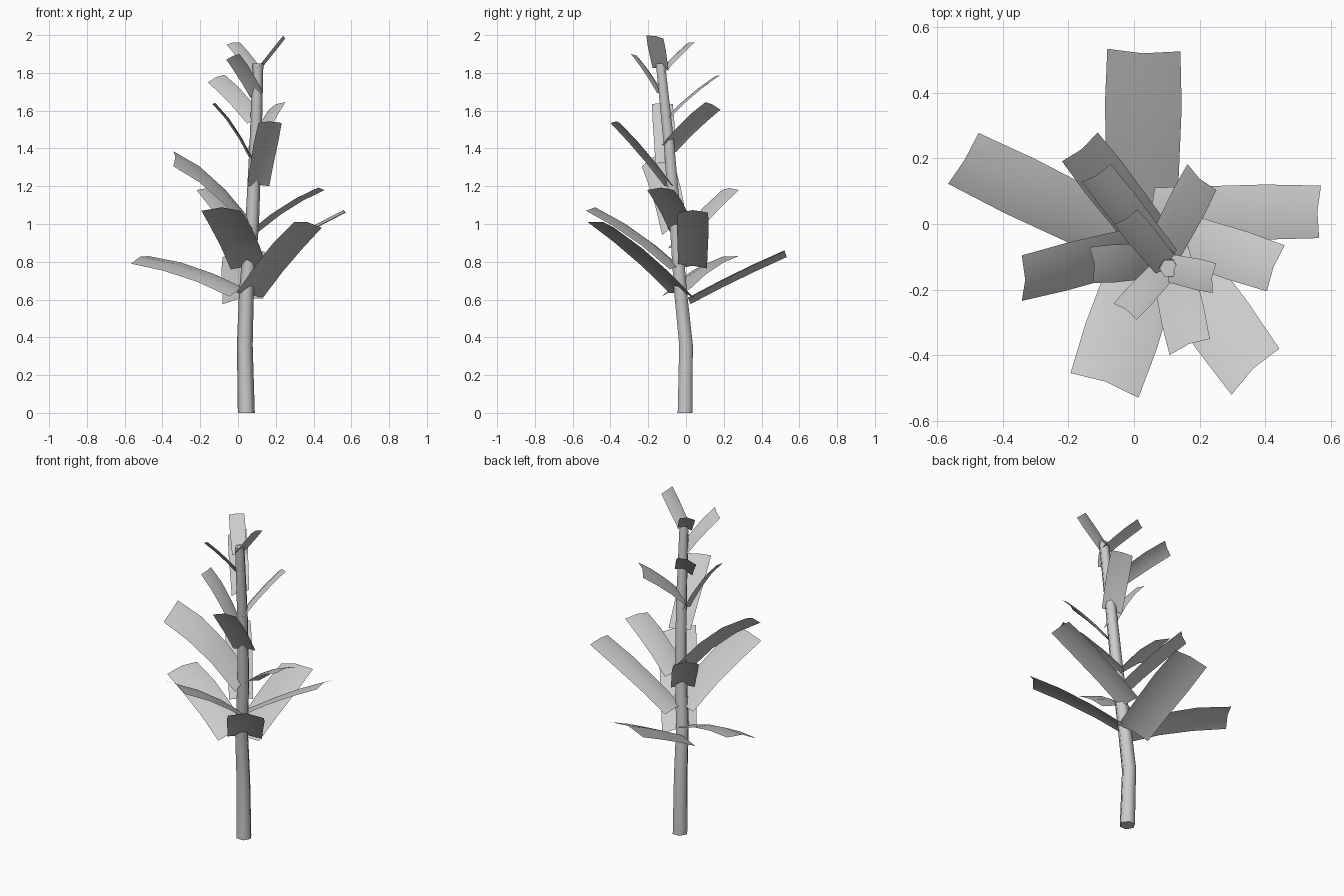
import bpy
import bmesh
import math
from mathutils import Vector

if "Cube" in bpy.data.objects:
    bpy.data.objects.remove(bpy.data.objects["Cube"], do_unlink=True)

grey = bpy.data.materials.new("plain_grey")
grey.use_nodes = True
grey.diffuse_color = (0.6, 0.6, 0.6, 1)
grey.node_tree.nodes["Principled BSDF"].inputs["Base Color"].default_value = (0.6, 0.6, 0.6, 1)


def loft(name, rows, closed=False):
    """Skin a list of point rows with quads; closed rows become a capped tube."""
    bm = bmesh.new()
    rings = [[bm.verts.new(p) for p in row] for row in rows]
    n = len(rings[0])
    for a, b in zip(rings, rings[1:]):
        for i in range(n if closed else n - 1):
            j = (i + 1) % n
            bm.faces.new((a[i], a[j], b[j], b[i]))
    if closed:
        bm.faces.new(rings[0][::-1])
        bm.faces.new(rings[-1])
    mesh = bpy.data.meshes.new(name)
    bm.to_mesh(mesh)
    bm.free()
    mesh.materials.append(grey)
    obj = bpy.data.objects.new(name, mesh)
    bpy.context.collection.objects.link(obj)
    bpy.ops.object.select_all(action="DESELECT")
    obj.select_set(True)
    bpy.context.view_layer.objects.active = obj
    bpy.ops.object.shade_smooth_by_angle(angle=math.radians(65))


# Six-sided tapering stem, bottom to top
AXIS = [Vector(p) for p in ((.044, -.005, 0), (.036, 0, .36), (.045, -.03, .65),
                            (.075, -.055, 1), (.093, -.09, 1.42), (.106, -.135, 1.85))]
stem_rows = []
for c in AXIS:
    r = .045 - .009 * c.z
    stem_rows.append([c + Vector((r * math.cos(k * math.pi / 3), r * math.sin(k * math.pi / 3), 0))
                      for k in range(6)])
loft("stem", stem_rows, closed=True)


def leaf(name, base, tip, width, heading, arch=.05, roll=0):
    """Strap leaf with a raised midrib; roll is the height of its left edge over its right."""
    base, tip = Vector(base), Vector(tip)
    h = math.radians(heading)
    flat = math.sqrt(width * width - roll * roll)
    side = Vector((-math.sin(h) * flat, math.cos(h) * flat, roll)) / 2
    normal = (tip - base).cross(side).normalized()
    rows = []
    for t, w in ((0, .95), (1 / 3, 1), (2 / 3, 1.05), (1, 1)):
        c = base.lerp(tip, t) + Vector((0, 0, arch * t * (1 - t)))
        rows.append([c - side * w, c + normal * width * .1, c + side * w])
    loft(name, rows)


# Leaves: base, tip, width, heading in degrees, arch, roll
LEAVES = {
    "low_back_leaf": ((.025, .02, .59), (.03, .53, .84), .225, 88, .03, -.03),
    "low_left_leaf": ((.06, .035, .765), (.567, .037, 1.06), .16, -2),
    "low_right_leaf": ((0, -.055, .635), (-.52, .2, .81), .185, 149, .1, -.04),
    "low_front_right_leaf": ((.06, -.05, .76), (-.09, -.492, 1.07), .22, 250, .1),
    "low_front_left_leaf": ((.06, -.02, .62), (.37, -.45, .995), .205, -46, .08, -.03),
    "middle_left_leaf": ((.085, -.02, .96), (.432, -.135, 1.18), .15, -21, .08),
    "middle_back_leaf": ((.06, -.055, .87), (-.165, .235, 1.18), .14, 129),
    "middle_right_leaf": ((.07, -.06, .98), (-.342, -.165, 1.345), .16, 180, .18, -.08),
    "middle_front_leaf": ((.107, -.09, 1.2), (.17, -.375, 1.535), .132, -68),
    "upper_right_leaf": ((.08, -.11, 1.32), (-.13, -.125, 1.635), .11, 185, .12),
    "upper_left_leaf": ((.085, -.09, 1.4), (.207, .143, 1.625), .125, 48, .05, -.04),
    "upper_back_leaf": ((.09, -.105, 1.55), (-.115, .155, 1.77), .11, 122, .05, -.04),
    "top_front_leaf": ((.1, -.13, 1.68), (-.027, -.267, 1.885), .09, 235, .04, .03),
    "top_back_leaf": ((.1, -.13, 1.8), (-.025, .022, 1.955), .085, 122, .02, -.01),
    "top_left_leaf": ((.11, -.135, 1.82), (.245, -.165, 1.99), .092, -7, 0, -.015),
}
for name, spec in LEAVES.items():
    leaf(name, *spec)
